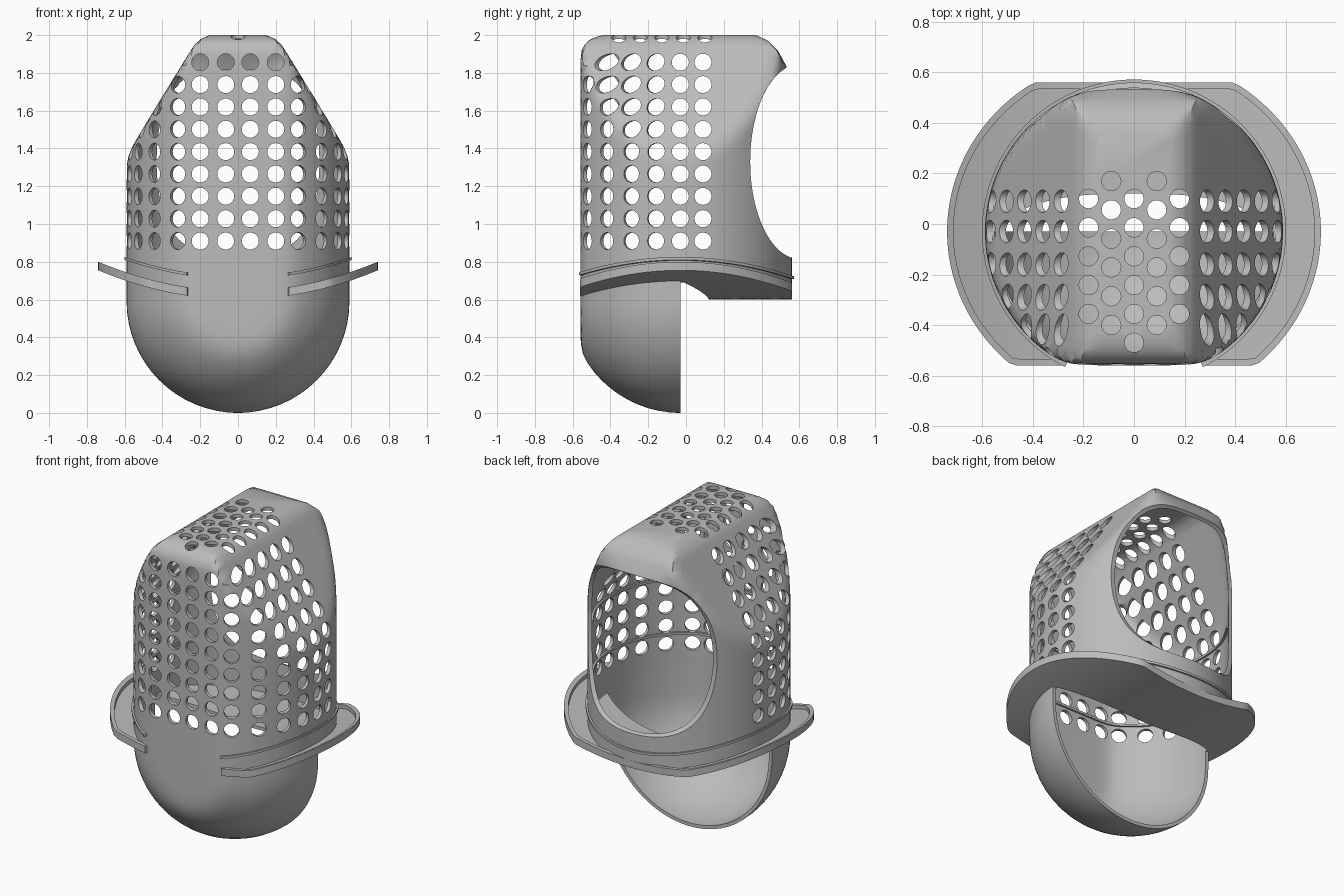
import bpy, bmesh
from math import sin, cos, pi, sqrt, atan2, radians
from mathutils import Matrix, Vector

if "Cube" in bpy.data.objects:
    bpy.data.objects.remove(bpy.data.objects["Cube"])

R = 0.59        # body radius
CY = -0.03      # body axis, y
FLAT = 0.53     # distance from axis to flat front
SEG = 128

grey = bpy.data.materials.new("plain grey")
grey.use_nodes = True
grey.diffuse_color = (0.5, 0.5, 0.5, 1)
grey.node_tree.nodes["Principled BSDF"].inputs["Base Color"].default_value = (0.5, 0.5, 0.5, 1)


def lerp(table, z):
    """Piecewise linear lookup in a list of (z, value)."""
    if z <= table[0][0]:
        return table[0][1]
    for (a, u), (b, v) in zip(table, table[1:]):
        if z <= b:
            return u + (v - u) * (z - a) / (b - a)
    return table[-1][1]


SIDE = [(1.1, 0.9), (1.3, 0.625), (1.42, 0.555), (1.66, 0.41), (1.9, 0.262),
        (1.95, 0.23), (1.98, 0.195), (2, 0.15)]
FRONT = [(1.86, FLAT), (1.92, 0.522), (1.96, 0.50), (1.985, 0.465), (2, 0.41)]
BACK = [(1.6, 0.75), (1.75, 0.61), (1.85, 0.555), (1.92, 0.515), (1.97, 0.465), (2, 0.4)]


def radius(t, z):
    """Body radius in direction t at height z: a soft minimum of its limits."""
    c, s = abs(cos(t)), sin(t)
    ball = sqrt(max(R * R - (R - z) ** 2, 1e-6)) if z < R else R
    limits = [ball]
    if c > 1e-3:
        limits.append(lerp(SIDE, z) / c)
    if s < -1e-3:
        limits.append(lerp(FRONT, z) / -s)
    if s > 1e-3:
        limits.append(lerp(BACK, z) / s)
    m = min(limits)
    return m * sum((m / a) ** 40 for a in limits) ** (-1 / 40)


def saddle(x):
    """Height of the brim underside."""
    return 0.6 + 0.155 * (x / 0.74) ** 2


def make(name, bm):
    bmesh.ops.recalc_face_normals(bm, faces=bm.faces)
    mesh = bpy.data.meshes.new(name)
    bm.to_mesh(mesh)
    bm.free()
    mesh.materials.append(grey)
    obj = bpy.data.objects.new(name, mesh)
    bpy.context.collection.objects.link(obj)
    return obj


def activate(obj):
    bpy.ops.object.select_all(action='DESELECT')
    obj.select_set(True)
    bpy.context.view_layer.objects.active = obj


def smooth(obj):
    activate(obj)
    bpy.ops.object.shade_smooth_by_angle(angle=radians(35))


def cut(obj, cutter):
    activate(obj)
    mod = obj.modifiers.new("cut", 'BOOLEAN')
    mod.operation = 'DIFFERENCE'
    mod.solver = 'EXACT'
    mod.object = cutter
    bpy.ops.object.modifier_apply(modifier=mod.name)
    bpy.data.objects.remove(cutter)


def grid_faces(bm, rows, closed=False):
    for a, b in zip(rows, rows[1:]):
        n = len(a)
        for i in range(n if closed else n - 1):
            j = (i + 1) % n
            bm.faces.new((a[i], a[j], b[j], b[i]))


def peg(bm, pos, direction, r, depth):
    """Cylinder centred on pos along direction."""
    turn = Vector(direction).to_track_quat('Z', 'Y').to_matrix().to_4x4()
    bmesh.ops.create_cone(bm, cap_ends=True, segments=20, radius1=r, radius2=r,
                          depth=depth, matrix=Matrix.Translation(pos) @ turn)


# Shell: rounded cup below, tapered hood above
heights = [R * (1 - cos(pi / 2 * i / 16)) for i in range(1, 17)]
heights += [0.8, 1.0, 1.15] + [1.2 + 0.04 * i for i in range(17)]
heights += [1.88, 1.9, 1.92, 1.94, 1.955, 1.97, 1.98, 1.99, 2.0]
heights = [0.0004] + heights
bm = bmesh.new()
rows = []
for z in heights:
    ring = []
    for i in range(SEG):
        t = 2 * pi * i / SEG
        r = radius(t, z)
        ring.append(bm.verts.new((r * cos(t), CY + r * sin(t), z)))
    rows.append(ring)
grid_faces(bm, rows, closed=True)
bm.faces.new(rows[0])
bm.faces.new(rows[-1])
shell = make("perforated_shell", bm)
activate(shell)
wall = shell.modifiers.new("wall", 'SOLIDIFY')
wall.thickness = 0.022
wall.offset = -1
bpy.ops.object.modifier_apply(modifier=wall.name)

# Rear oval opening
bm = bmesh.new()
bmesh.ops.create_cone(bm, cap_ends=True, segments=96, radius1=1, radius2=1, depth=2,
                      matrix=Matrix.Translation((0, 0.6, 1.33))
                      @ Matrix.Diagonal((1, 0.26, 0.515, 1))
                      @ Matrix.Rotation(pi / 2, 4, 'Y'))
cut(shell, make("opening_cutter", bm))

# Remove the lower rear, up to the brim
bm = bmesh.new()
xs = [-0.8 + 0.05 * i for i in range(33)]
outline = [bm.verts.new((x, CY, saddle(x))) for x in xs]
outline += [bm.verts.new((x, CY, -0.3)) for x in (0.8, -0.8)]
face = bm.faces.new(outline)
new = bmesh.ops.extrude_face_region(bm, geom=[face])["geom"]
bmesh.ops.translate(bm, vec=(0, 1.2, 0), verts=[v for v in new if isinstance(v, bmesh.types.BMVert)])
cut(shell, make("lower_cutter", bm))

# Wall holes in rows
bm = bmesh.new()
for k in range(9):
    z = 0.91 + 0.1183 * k
    for side in (-1, 1):
        for y in (0.12, 0, -0.13, -0.26, -0.39, -0.495):
            if k == 8 and y < -0.45:
                continue
            full = sqrt(R * R - y * y)
            x = min(full, lerp(SIDE, z))
            aim = (side, 0, 0) if y >= 0 else (side * full, y, 0)
            peg(bm, (side * x, CY + y, z), aim, 0.045, 0.13)
        for x in (0.065, 0.2):
            peg(bm, (side * x, CY - FLAT, z), (0, 1, 0), 0.045, 0.13)
cut(shell, make("wall_hole_cutter", bm))

# Staggered crown holes
bm = bmesh.new()
for x, y0, count in ((0, 0.1, 6), (-0.09, 0.17, 6), (0.09, 0.17, 6), (-0.18, 0.1, 5), (0.18, 0.1, 5)):
    for k in range(count):
        peg(bm, (x, y0 - 0.114 * k, 1.98), (0, 0, 1), 0.038, 0.24)
cut(shell, make("crown_hole_cutter", bm))
smooth(shell)


# Brim outlines in direction t
def outer(t, inset=0.0):
    c, s = cos(t), sin(t)
    r = 1 / sqrt((c / (0.74 - inset)) ** 2 + (s / (0.70 - inset)) ** 2)
    if s > 0:
        r = min(r, (R - inset) / s)
    elif s < 0:
        r = min(r, (FLAT - inset) / -s)
    return r


def inner(t):
    """Body wall in front, edge of the rear floor behind."""
    c, s = abs(cos(t)), sin(t)
    if s <= 0:
        return R - 0.01
    lo, hi = 0, R
    for _ in range(30):
        m = (lo + hi) / 2
        if m * s < 0.15 - 0.15 * (m * c / R) ** 3:
            lo = m
        else:
            hi = m
    return lo


def band(name, a, b, lift, height, t0=radians(-63), t1=radians(243), steps=1, level=None):
    """Sheet between radii a(t) and b(t), following the saddle or a level, given height."""
    bm = bmesh.new()
    rows = []
    for i in range(SEG + 1):
        t = t0 + (t1 - t0) * i / SEG
        ra, rb = a(t), b(t)
        row = []
        for j in range(steps + 1):
            r = ra + (rb - ra) * j / steps
            x = r * cos(t)
            z = lift + (saddle(x) if level is None else level)
            row.append(bm.verts.new((x, CY + r * sin(t), z)))
        rows.append(row)
    grid_faces(bm, rows)
    new = bmesh.ops.extrude_face_region(bm, geom=bm.faces[:])["geom"]
    bmesh.ops.translate(bm, vec=(0, 0, height), verts=[v for v in new if isinstance(v, bmesh.types.BMVert)])
    smooth(make(name, bm))


band("brim", inner, lambda t: max(outer(t), inner(t)), 0, 0.02, steps=10)
band("brim_lip", lambda t: max(outer(t, 0.025), R - 0.015), lambda t: max(outer(t), R - 0.01), 0.015, 0.03)
band("outer_rib", lambda t: R - 0.01, lambda t: R + 0.012, 0.108, 0.015)

# Thin ribs inside the wall, ending at the opening
for n, z in (("lower", 0.97), ("upper", 1.32)):
    band(n + "_inner_rib", lambda t: radius(t, z) - 0.035, lambda t: radius(t, z) - 0.012,
         0, 0.015, t0=radians(-218), t1=radians(38), level=z)
